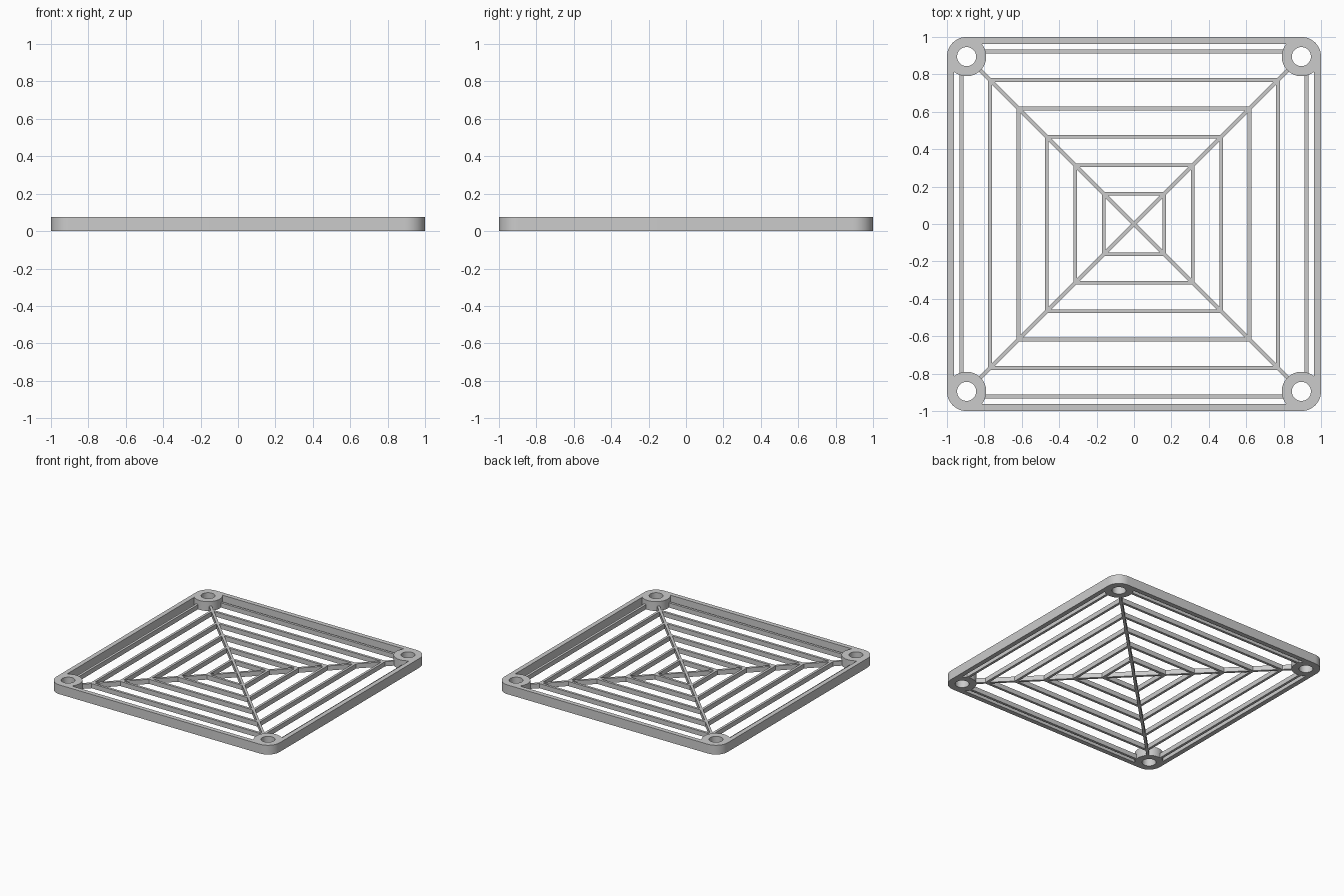
import bpy, bmesh, math
from mathutils import Matrix, Vector

if "Cube" in bpy.data.objects:
    bpy.data.objects.remove(bpy.data.objects["Cube"])

HEIGHT = 0.075      # frame thickness
BAR_H = 0.0375      # grille bar thickness
BAR_W = 0.02
BOSS = 0.895        # screw boss centre offset
CORNERS = [(1, 1), (-1, 1), (-1, -1), (1, -1)]

grey = bpy.data.materials.new("grey plastic")
grey.diffuse_color = (0.6, 0.6, 0.6, 1)
grey.use_nodes = True
grey.node_tree.nodes["Principled BSDF"].inputs["Base Color"].default_value = grey.diffuse_color


def prism(name, points, z0, z1):
    """Extrude a counter-clockwise outline from z0 to z1."""
    bm = bmesh.new()
    low = [bm.verts.new((x, y, z0)) for x, y in points]
    high = [bm.verts.new((x, y, z1)) for x, y in points]
    bm.faces.new(low[::-1])
    bm.faces.new(high)
    n = len(points)
    for i in range(n):
        j = (i + 1) % n
        bm.faces.new((low[i], low[j], high[j], high[i]))
    mesh = bpy.data.meshes.new(name)
    bm.to_mesh(mesh)
    bm.free()
    mesh.materials.append(grey)
    obj = bpy.data.objects.new(name, mesh)
    bpy.context.collection.objects.link(obj)
    return obj


def circle(cx, cy, r, n=48):
    return [(cx + r * math.cos(math.tau * i / n), cy + r * math.sin(math.tau * i / n))
            for i in range(n)]


def square(h):
    return [(-h, -h), (h, -h), (h, h), (-h, h)]


def combine(target, tool, operation):
    """Apply a boolean and discard the tool."""
    mod = target.modifiers.new("combine", 'BOOLEAN')
    mod.operation, mod.solver, mod.object = operation, 'EXACT', tool
    bpy.context.view_layer.objects.active = target
    bpy.ops.object.modifier_apply(modifier=mod.name)
    bpy.data.objects.remove(tool)


# Rounded outer frame
outline = []
for k, (sx, sy) in enumerate(CORNERS):
    for i in range(13):
        a = math.pi / 2 * (k + i / 12)
        outline.append((sx * BOSS + 0.105 * math.cos(a), sy * BOSS + 0.105 * math.sin(a)))
guard = prism("fan_guard", outline, 0, HEIGHT)
combine(guard, prism("opening", square(0.9625), -0.1, 0.2), 'DIFFERENCE')

# Screw bosses in the corners
for sx, sy in CORNERS:
    combine(guard, prism("boss", circle(sx * BOSS, sy * BOSS, 0.105), 0, HEIGHT), 'UNION')

# Concentric square bars
for k in range(1, 7):
    inner = 0.152 * k
    ring = prism("square_bar", square(inner + BAR_W), 0, BAR_H)
    combine(ring, prism("ring_cut", square(inner), -0.1, 0.2), 'DIFFERENCE')
    combine(guard, ring, 'UNION')

# Diagonal bars, ending inside the bosses
for angle in (math.pi / 4, -math.pi / 4):
    rot = Matrix.Rotation(angle, 2)
    reach, half = 1.19, BAR_W / 2
    pts = [(-reach, -half), (reach, -half), (reach, half), (-reach, half)]
    bar = prism("diagonal_bar", [tuple(rot @ Vector(p)) for p in pts], 0, BAR_H)
    combine(guard, bar, 'UNION')

# Screw holes
for sx, sy in CORNERS:
    combine(guard, prism("hole", circle(sx * BOSS, sy * BOSS, 0.051), -0.1, 0.2), 'DIFFERENCE')

bpy.ops.object.select_all(action='DESELECT')
guard.select_set(True)
bpy.context.view_layer.objects.active = guard
bpy.ops.object.shade_smooth_by_angle(angle=math.radians(30))
